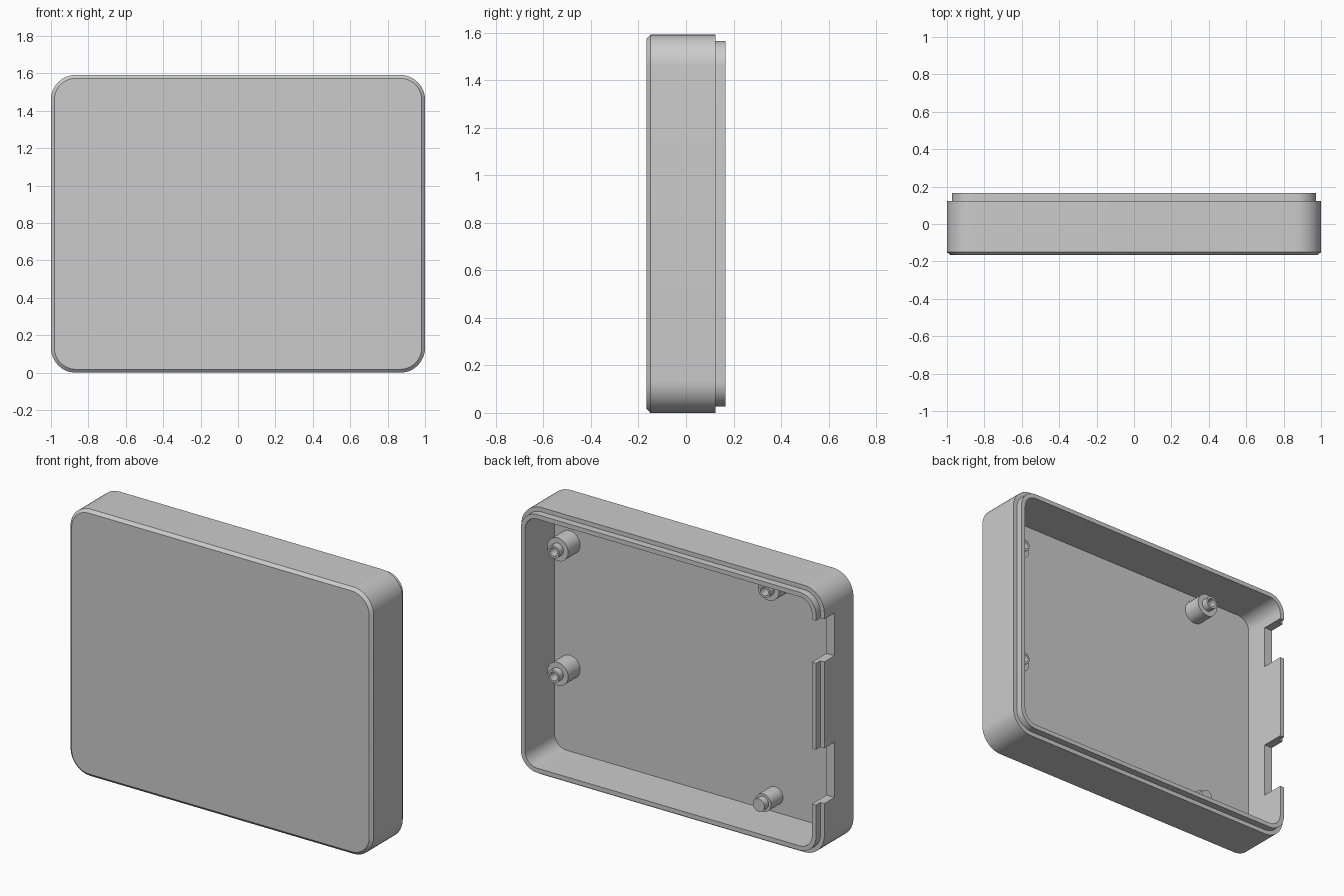
import bpy, bmesh
from math import cos, sin, pi, radians

cube = bpy.data.objects.get("Cube")
if cube:
    bpy.data.objects.remove(cube, do_unlink=True)

# Overall sizes
HALF_W, HEIGHT, HALF_D = 1.0, 1.592, 0.166
CORNER, WALL, LIP = 0.133, 0.053, 0.026
RIM = 0.124
FLOOR = -0.113

grey = bpy.data.materials.new("plastic_grey")
grey.use_nodes = True
grey.diffuse_color = (0.6, 0.6, 0.6, 1)
grey.node_tree.nodes["Principled BSDF"].inputs["Base Color"].default_value = grey.diffuse_color


def rounded_loop(inset, y, steps=12):
    """Rounded rectangle in the xz plane, shrunk by inset."""
    pts = []
    for quarter, (sx, sz) in enumerate([(1, 1), (-1, 1), (-1, -1), (1, -1)]):
        cx = sx * (HALF_W - CORNER)
        cz = HEIGHT / 2 + sz * (HEIGHT / 2 - CORNER)
        for i in range(steps + 1):
            a = (quarter + i / steps) * pi / 2
            r = CORNER - inset
            pts.append((cx + r * cos(a), y, cz + r * sin(a)))
    return pts


def circle_loop(x, z, r, y, steps=32):
    return [(x + r * cos(2 * pi * i / steps), y, z + r * sin(2 * pi * i / steps))
            for i in range(steps)]


def skin(name, loops):
    """Closed solid through a list of matching loops."""
    bm = bmesh.new()
    rings = [[bm.verts.new(p) for p in loop] for loop in loops]
    for a, b in zip(rings, rings[1:]):
        for i in range(len(a)):
            j = (i + 1) % len(a)
            bm.faces.new((a[i], a[j], b[j], b[i]))
    bm.faces.new(rings[0])
    bm.faces.new(rings[-1])
    bmesh.ops.recalc_face_normals(bm, faces=bm.faces)
    mesh = bpy.data.meshes.new(name)
    bm.to_mesh(mesh)
    bm.free()
    mesh.materials.append(grey)
    obj = bpy.data.objects.new(name, mesh)
    bpy.context.collection.objects.link(obj)
    return obj


def activate(obj):
    bpy.ops.object.select_all(action='DESELECT')
    obj.select_set(True)
    bpy.context.view_layer.objects.active = obj


def smooth(obj):
    activate(obj)
    bpy.ops.object.shade_smooth_by_angle(angle=radians(30))


# Tray: chamfered front, outer wall, stepped lip, hollow inside
shell = skin("case_shell", [rounded_loop(inset, y) for inset, y in [
    (0.018, -HALF_D), (0, -HALF_D + 0.016), (0, RIM), (LIP, RIM),
    (LIP, HALF_D), (WALL, HALF_D), (WALL, FLOOR)]])

# Connector notches through the right wall
NOTCH_FLOOR = 0.028
for name, low, high in [("upper_notch", 1.17, 1.425), ("lower_notch", 0.325, 0.655)]:
    bpy.ops.mesh.primitive_cube_add(size=1, location=(-1, NOTCH_FLOOR + 0.15, (low + high) / 2))
    cutter = bpy.context.object
    cutter.name = name + "_cutter"
    cutter.scale = (0.2, 0.3, high - low)
    cutter.hide_render = True
    cutter.data.materials.append(grey)
    mod = shell.modifiers.new(name, 'BOOLEAN')
    mod.operation = 'DIFFERENCE'
    mod.solver = 'EXACT'
    mod.object = cutter
    activate(shell)
    bpy.ops.object.modifier_apply(modifier=name)
    bpy.data.objects.remove(cutter, do_unlink=True)
smooth(shell)

# Board posts: wide spacer, narrow pin, optional screw hole
SPACER_TOP, PIN_TOP = 0.0, 0.04
for name, x, z, radius, hole in [
        ("upper_left_post", 0.847, 1.3, 0.069, True),
        ("lower_left_post", 0.847, 0.557, 0.069, True),
        ("upper_right_post", -0.545, 1.436, 0.069, True),
        ("lower_right_post", -0.508, 0.151, 0.053, False)]:
    profile = [(radius, FLOOR - 0.01), (radius, SPACER_TOP),
               (0.038, SPACER_TOP), (0.038, PIN_TOP)]
    if hole:
        profile += [(0.025, PIN_TOP), (0.025, FLOOR + 0.03)]
    smooth(skin(name, [circle_loop(x, z, r, y) for r, y in profile]))
